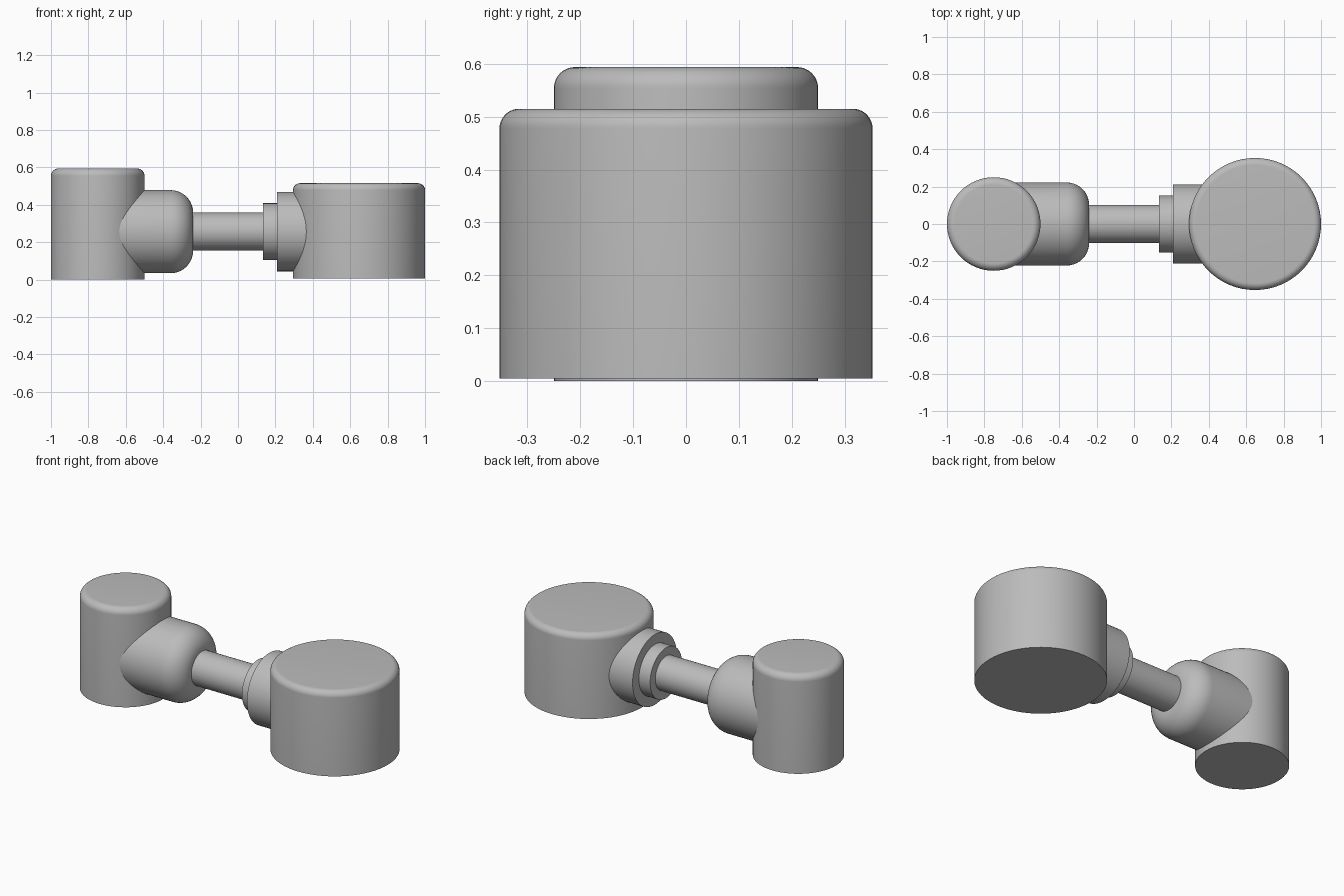
import bpy, math
from mathutils import Matrix

if "Cube" in bpy.data.objects:
    bpy.data.objects.remove(bpy.data.objects["Cube"], do_unlink=True)

# Single metal colour
metal = bpy.data.materials.new("grey_metal")
metal.use_nodes = True
grey = (0.5, 0.5, 0.5, 1)
metal.diffuse_color = grey
metal.node_tree.nodes["Principled BSDF"].inputs["Base Color"].default_value = grey

AXIS_Z = 0.256
SEGMENTS = 64


def turned_part(name, radius, start, end, rounding=0.0, centre_x=0.0, along_x=False):
    """Closed solid of revolution with its far rim rounded."""
    profile = [(0, start), (radius, start)]
    if rounding:
        steps = 10
        for i in range(steps + 1):
            a = math.pi / 2 * i / steps
            profile.append((radius - rounding + rounding * math.cos(a),
                            end - rounding + rounding * math.sin(a)))
    else:
        profile.append((radius, end))
    profile.append((0, end))
    rings = profile[1:-1]
    verts = [(r * math.cos(2 * math.pi * k / SEGMENTS),
              r * math.sin(2 * math.pi * k / SEGMENTS), h)
             for r, h in rings for k in range(SEGMENTS)]
    faces = [tuple(reversed(range(SEGMENTS)))]
    for j in range(len(rings) - 1):
        a, b = j * SEGMENTS, (j + 1) * SEGMENTS
        for k in range(SEGMENTS):
            n = (k + 1) % SEGMENTS
            faces.append((a + k, a + n, b + n, b + k))
    top = (len(rings) - 1) * SEGMENTS
    faces.append(tuple(range(top, top + SEGMENTS)))
    mesh = bpy.data.meshes.new(name)
    mesh.from_pydata(verts, [], faces)
    if along_x:
        mesh.transform(Matrix.Rotation(math.pi / 2, 4, "Y"))
    mesh.materials.append(metal)
    obj = bpy.data.objects.new(name, mesh)
    obj.location = (centre_x, 0, AXIS_Z if along_x else 0)
    bpy.context.collection.objects.link(obj)
    bpy.ops.object.select_all(action="DESELECT")
    obj.select_set(True)
    bpy.context.view_layer.objects.active = obj
    bpy.ops.object.shade_smooth_by_angle(angle=math.radians(35))
    return obj


# Upright drums at each end
turned_part("narrow_drum", 0.25, 0, 0.594, 0.04, centre_x=-0.75)
turned_part("wide_drum", 0.353, 0.005, 0.515, 0.037, centre_x=0.647)

# Horizontal link between the drums
turned_part("rounded_socket", 0.222, -0.75, -0.24, 0.12, along_x=True)
turned_part("shaft", 0.102, -0.3, 0.2, along_x=True)
turned_part("collar", 0.152, 0.133, 0.25, along_x=True)
turned_part("flange", 0.212, 0.208, 0.6, along_x=True)
